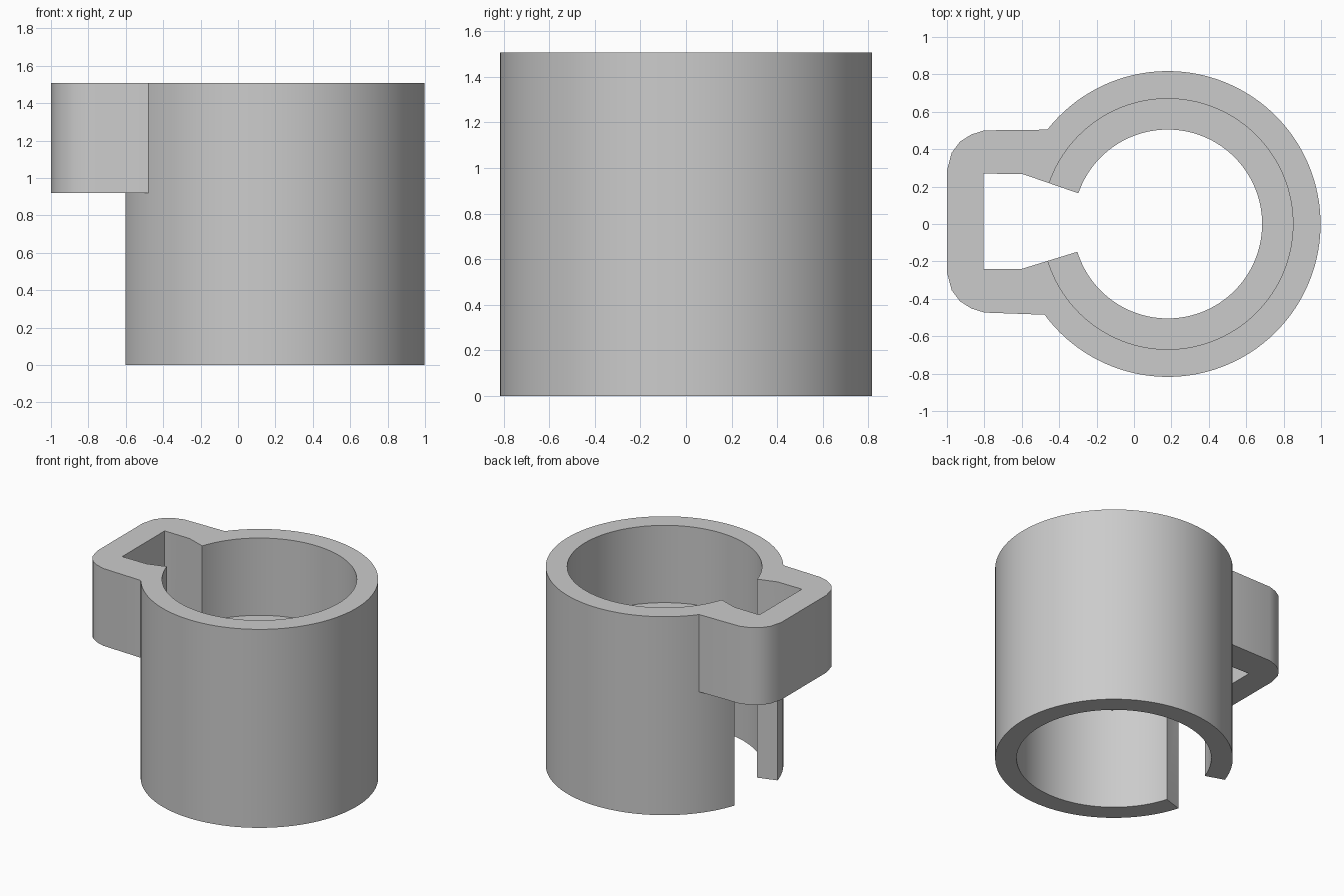
import bpy
import bmesh
from math import sin, cos, radians

cube = bpy.data.objects.get("Cube")
if cube:
    bpy.data.objects.remove(cube, do_unlink=True)

HEIGHT, SHELF_TOP, SHELF_BASE = 1.507, 0.92, 0.77
OUTER, INNER, LIP = 0.8175, 0.67, 0.505
CENTRE_X = 0.18

grey = bpy.data.materials.new("plain grey")
grey.use_nodes = True
grey.diffuse_color = (0.6, 0.6, 0.6, 1)
grey.node_tree.nodes["Principled BSDF"].inputs["Base Color"].default_value = grey.diffuse_color


def steps(start, end, count):
    return [start + (end - start) * i / count for i in range(count)]


# Angles around the split sleeve: slot edge, housing joint, long arc, joint, slot edge
JOINT, LONG = 8, 96
angles = (steps(-162.9, -143.6, JOINT) + steps(-143.6, 141.9, LONG)
          + steps(141.9, 161, JOINT) + [161])
last = len(angles) - 1

bm = bmesh.new()

# Sleeve wall with an inner ledge, swept around the slot
profile = [(OUTER, 0), (OUTER, SHELF_TOP), (OUTER, HEIGHT), (INNER, HEIGHT),
           (INNER, SHELF_TOP), (LIP, SHELF_TOP), (LIP, SHELF_BASE),
           (INNER, SHELF_BASE), (INNER, 0)]
rings = [[bm.verts.new((CENTRE_X + r * cos(radians(a)), r * sin(radians(a)), z))
          for r, z in profile] for a in angles]
for i in range(last):
    inside_housing = i < JOINT or i >= JOINT + LONG
    for k in range(len(profile)):
        if k == 1 and inside_housing:
            continue  # open wall where the housing joins
        n = (k + 1) % len(profile)
        bm.faces.new((rings[i][k], rings[i + 1][k], rings[i + 1][n], rings[i][n]))
bm.faces.new(rings[0])
bm.faces.new(rings[last])

# Slot housing: rounded outside, straight pocket inside
corner = [(-0.8, 0.487), (-0.87, 0.465), (-0.93, 0.427), (-0.975, 0.367), (-1, 0.272)]
MID = 0.0135
outside = [(x, MID + y) for x, y in corner] + [(x, MID - y) for x, y in reversed(corner)]
pocket = [(-0.805, -0.24), (-0.805, 0.27)]


def column(x, y):
    return bm.verts.new((x, y, SHELF_TOP)), bm.verts.new((x, y, HEIGHT))


def arc(indices):
    return [(rings[i][1], rings[i][2]) for i in indices]


upper_arc = arc(range(last, last - JOINT - 1, -1))
lower_arc = arc(range(JOINT, -1, -1))
outer_wall = [upper_arc[-1]] + [column(*p) for p in outside] + [lower_arc[0]]
inner_wall = [lower_arc[-1]] + [column(*p) for p in pocket] + [upper_arc[0]]
for wall in (outer_wall, inner_wall):
    for a, b in zip(wall, wall[1:]):
        bm.faces.new((a[0], b[0], b[1], a[1]))
outline = upper_arc + outer_wall[1:-1] + lower_arc + inner_wall[1:-1]
for level in (0, 1):
    bm.faces.new([pair[level] for pair in outline])

bmesh.ops.recalc_face_normals(bm, faces=bm.faces)
mesh = bpy.data.meshes.new("slotted_sleeve")
bm.to_mesh(mesh)
bm.free()
mesh.materials.append(grey)

sleeve = bpy.data.objects.new("slotted_sleeve", mesh)
bpy.context.collection.objects.link(sleeve)
bpy.ops.object.select_all(action="DESELECT")
sleeve.select_set(True)
bpy.context.view_layer.objects.active = sleeve
bpy.ops.object.shade_smooth_by_angle(angle=radians(30))
